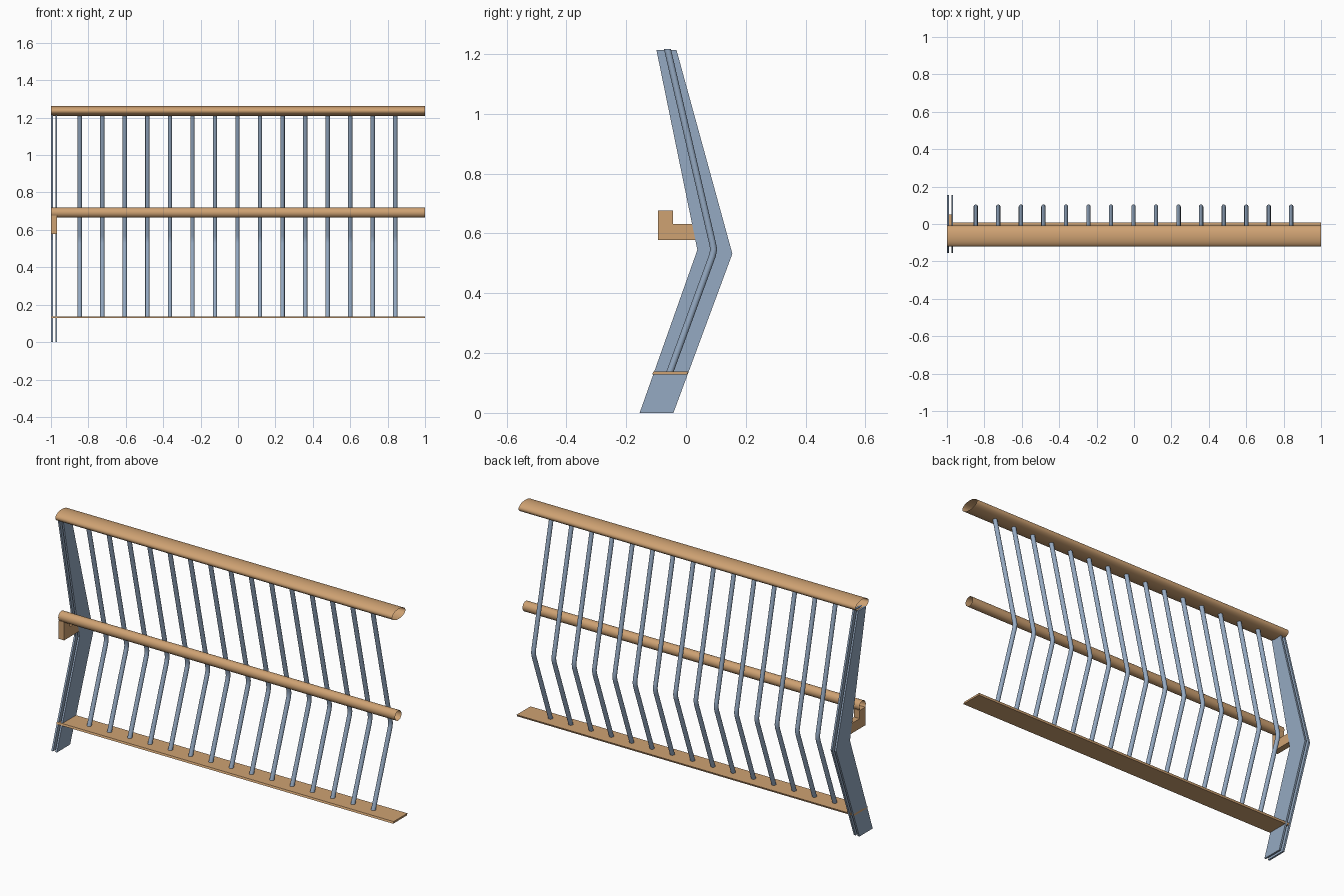
import bpy, bmesh, math
from mathutils import Vector

if "Cube" in bpy.data.objects:
    bpy.data.objects.remove(bpy.data.objects["Cube"])


def material(name, rgb):
    m = bpy.data.materials.new(name)
    m.diffuse_color = (*rgb, 1)
    m.use_nodes = True
    m.node_tree.nodes["Principled BSDF"].inputs["Base Color"].default_value = m.diffuse_color
    return m


WOOD = material("wood", (0.62, 0.36, 0.17))
STEEL = material("blue_steel", (0.30, 0.40, 0.54))


def finish(name, bm, mat, smooth=False):
    bmesh.ops.recalc_face_normals(bm, faces=bm.faces)
    me = bpy.data.meshes.new(name)
    bm.to_mesh(me)
    bm.free()
    me.materials.append(mat)
    ob = bpy.data.objects.new(name, me)
    bpy.context.collection.objects.link(ob)
    if smooth:
        bpy.ops.object.select_all(action='DESELECT')
        ob.select_set(True)
        bpy.context.view_layer.objects.active = ob
        bpy.ops.object.shade_smooth_by_angle(angle=math.radians(35))
    return ob


def slab(name, profile, x0, x1, mat):
    """Extrude a y-z outline from x0 to x1."""
    bm = bmesh.new()
    face = bm.faces.new([bm.verts.new((x0, y, z)) for y, z in profile])
    ext = bmesh.ops.extrude_face_region(bm, geom=[face])
    moved = [v for v in ext["geom"] if isinstance(v, bmesh.types.BMVert)]
    bmesh.ops.translate(bm, verts=moved, vec=(x1 - x0, 0, 0))
    return finish(name, bm, mat)


def skin(bm, rings):
    n = len(rings[0])
    for a, b in zip(rings, rings[1:]):
        for i in range(n):
            j = (i + 1) % n
            bm.faces.new((a[i], a[j], b[j], b[i]))


def rail(name, y, z, ry, rz):
    """Open-ended tube along x."""
    n = 32
    bm = bmesh.new()
    rings = [[bm.verts.new((x, y + ry * math.cos(2 * math.pi * i / n),
                            z + rz * math.sin(2 * math.pi * i / n)))
              for i in range(n)] for x in (-1, 1)]
    skin(bm, rings)
    return finish(name, bm, WOOD, True)


def baluster(name, x, path, r, n=16):
    """Bent round bar following a y-z path, mitred at each bend."""
    bm = bmesh.new()
    pts = [Vector(p) for p in path]
    rings = []
    for k, p in enumerate(pts):
        d1 = (p - pts[k - 1]).normalized() if k else None
        d2 = (pts[k + 1] - p).normalized() if k < len(pts) - 1 else None
        if d1 is None or d2 is None:
            d = d1 or d2
            side, s = Vector((1, 0)), 1 / abs(d.y)   # ends cut level
        else:
            t = (d1 + d2).normalized()
            side, s = Vector((t.y, -t.x)), 1 / t.dot(d1)
        ring = []
        for i in range(n):
            a = 2 * math.pi * i / n
            q = p + side * (r * s * math.cos(a))
            ring.append(bm.verts.new((x + r * math.sin(a), q.x, q.y)))
        rings.append(ring)
    skin(bm, rings)
    bm.faces.new(rings[0])
    bm.faces.new(rings[-1])
    return finish(name, bm, STEEL, True)


# Rails
rail("top_handrail", -0.065, 1.236, 0.056, 0.027)
rail("lower_handrail", -0.069, 0.692, 0.027, 0.027)

# Kick board, edges slanted with the post
slab("kick_board", [(-0.113, 0.128), (0.004, 0.128), (0.008, 0.138), (-0.109, 0.138)],
     -1, 1, WOOD)

# Twin-plate post
post = [(-0.155, 0), (-0.042, 0), (0.155, 0.532), (-0.032, 1.214),
        (-0.099, 1.214), (0.038, 0.545)]
slab("post_plate_outer", post, -1.0, -0.990, STEEL)
slab("post_plate_inner", post, -0.977, -0.967, STEEL)

# Bracket carrying the lower rail
slab("rail_bracket", [(-0.093, 0.578), (0.033, 0.578), (0.022, 0.632),
                      (-0.044, 0.632), (-0.044, 0.676), (-0.093, 0.676)],
     -1.0, -0.967, WOOD)
slab("bracket_tongue", [(0.03, 0.578), (0.05, 0.578), (0.05, 0.632), (0.02, 0.632)],
     -0.990, -0.977, WOOD)

# Balusters
path = [(-0.054, 0.136), (0.088, 0.525), (0.0925, 0.547), (0.088, 0.57), (-0.062, 1.216)]
for i in range(15):
    baluster(f"baluster_{i + 1}", -0.846 + i * 0.1205, path, 0.0115)
